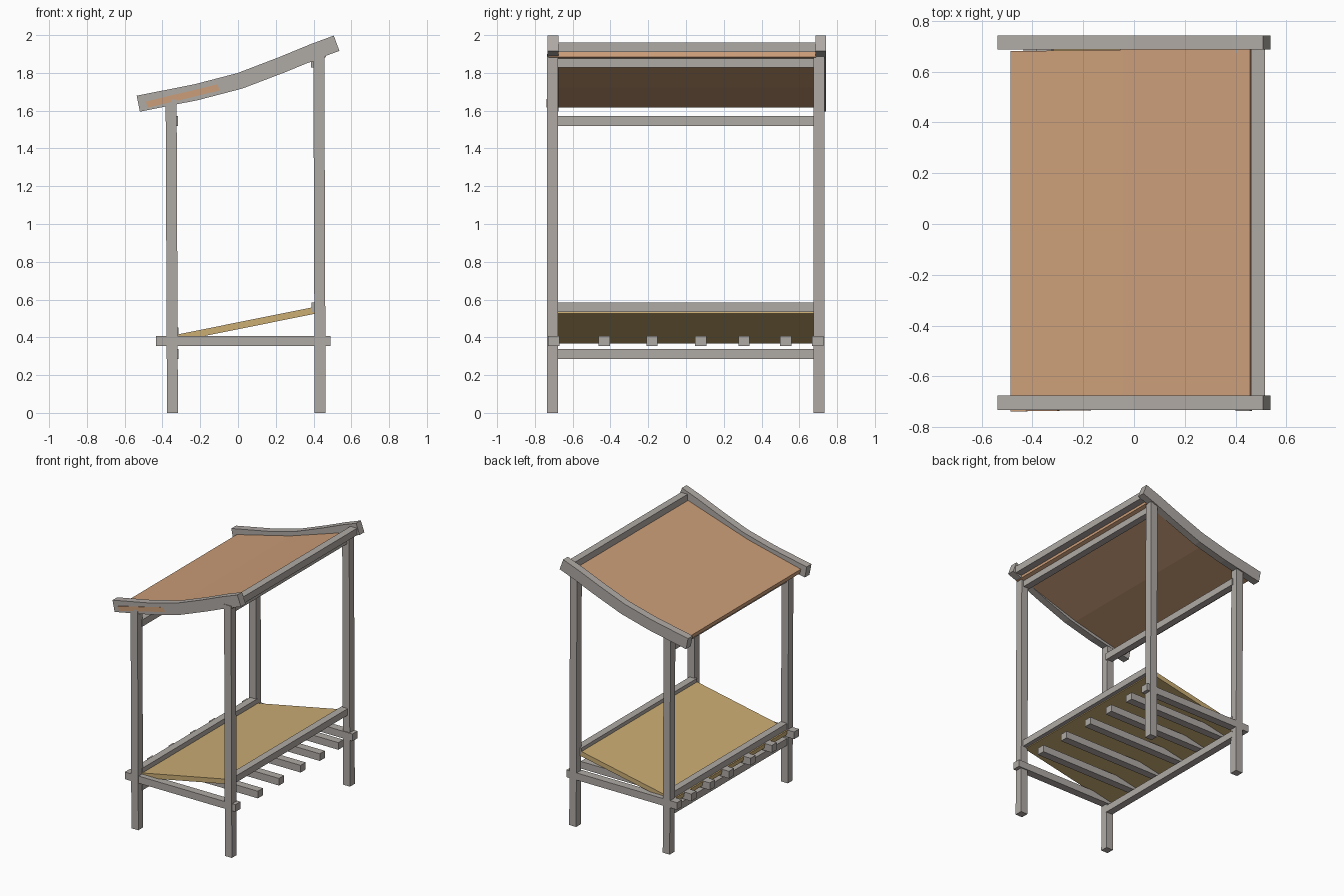
import bpy
import bmesh
from mathutils import Vector

cube = bpy.data.objects.get("Cube")
if cube:
    bpy.data.objects.remove(cube, do_unlink=True)


def material(name, rgb):
    m = bpy.data.materials.new(name)
    m.use_nodes = True
    m.diffuse_color = (*rgb, 1)
    m.node_tree.nodes["Principled BSDF"].inputs["Base Color"].default_value = (*rgb, 1)
    return m


WOOD = material("weathered grey wood", (0.43, 0.40, 0.375))
CLOTH = material("orange awning cloth", (0.60, 0.34, 0.19))
BOARD = material("tan board", (0.60, 0.42, 0.175))


def loft(name, sections, mat):
    """Closed solid through a list of matching cross-sections."""
    bm = bmesh.new()
    rings = [[bm.verts.new(p) for p in s] for s in sections]
    for a, b in zip(rings, rings[1:]):
        for i in range(len(a)):
            j = (i + 1) % len(a)
            bm.faces.new((a[i], a[j], b[j], b[i]))
    bm.faces.new(rings[0])
    bm.faces.new(rings[-1])
    bmesh.ops.recalc_face_normals(bm, faces=bm.faces)
    mesh = bpy.data.meshes.new(name)
    bm.to_mesh(mesh)
    bm.free()
    mesh.materials.append(mat)
    obj = bpy.data.objects.new(name, mesh)
    bpy.context.collection.objects.link(obj)
    return obj


def box(name, x, y, z, mat=WOOD):
    return loft(name, [[(x[0], y[0], h), (x[1], y[0], h), (x[1], y[1], h), (x[0], y[1], h)]
                       for h in z], mat)


def strip(name, path, thick, ends, mat):
    """Slab following an x-z path, square to it; ends gives (y0, y1) per point."""
    pts = [Vector(p) for p in path]
    sections = []
    for i, p in enumerate(pts):
        d = (pts[min(i + 1, len(pts) - 1)] - pts[max(i - 1, 0)]).normalized()
        n = Vector((-d.y, d.x)) * thick / 2
        lo, hi = p - n, p + n
        y0, y1 = ends[i]
        sections.append([(lo.x, y0, lo.y), (lo.x, y1, lo.y), (hi.x, y1, hi.y), (hi.x, y0, hi.y)])
    return loft(name, sections, mat)


# Four slightly leaning posts
for side, y in (("right", -0.707), ("left", 0.703)):
    for end, x, lean, top in (("front", -0.347, -0.007, 1.66), ("back", 0.435, -0.007, 1.90)):
        w = 0.029
        loft(f"{end}_{side}_post",
             [[(cx - w, y - w, z), (cx + w, y - w, z), (cx + w, y + w, z), (cx - w, y + w, z)]
              for cx, z in ((x, 0), (x + lean, top))], WOOD)

# Curved roof rafters
curve = [(-0.528, 1.637), (-0.22, 1.698), (0.01, 1.758), (0.23, 1.842), (0.40, 1.912), (0.522, 1.957)]
for side, y in (("right", (-0.732, -0.676)), ("left", (0.686, 0.742))):
    strip(f"{side}_rafter", curve, 0.086, [y] * len(curve), WOOD)

# Cross rails between the posts
rails = {
    "roof_back_rail": ((0.46, 0.515), (1.91, 1.962)),
    "upper_back_rail": ((0.387, 0.44), (1.828, 1.88)),
    "upper_front_rail": ((-0.37, -0.318), (1.52, 1.572)),
    "board_back_rail": ((0.39, 0.445), (0.535, 0.585)),
    "board_front_rail": ((-0.37, -0.316), (0.405, 0.452)),
    "lower_front_rail": ((-0.37, -0.316), (0.285, 0.338)),
}
for name, (x, z) in rails.items():
    box(name, x, (-0.69, 0.69), z)

# Floor slats
for i, y in enumerate((-0.70, -0.433, -0.18, 0.078, 0.307, 0.528, 0.698)):
    box(f"floor_slat_{i + 1}", (-0.435, 0.49), (y - 0.03, y + 0.03), (0.353, 0.407))

# Sloping display board
strip("display_board", [(-0.375, 0.386), (0.412, 0.544)], 0.036, [(-0.69, 0.69)] * 2, BOARD)

# Awning cloth, folded once across the middle
strip("awning", [(-0.483, 1.632), (-0.04, 1.738), (0.462, 1.9)], 0.034,
      [(-0.738, 0.68), (-0.731, 0.686), (-0.728, 0.688)], CLOTH)
